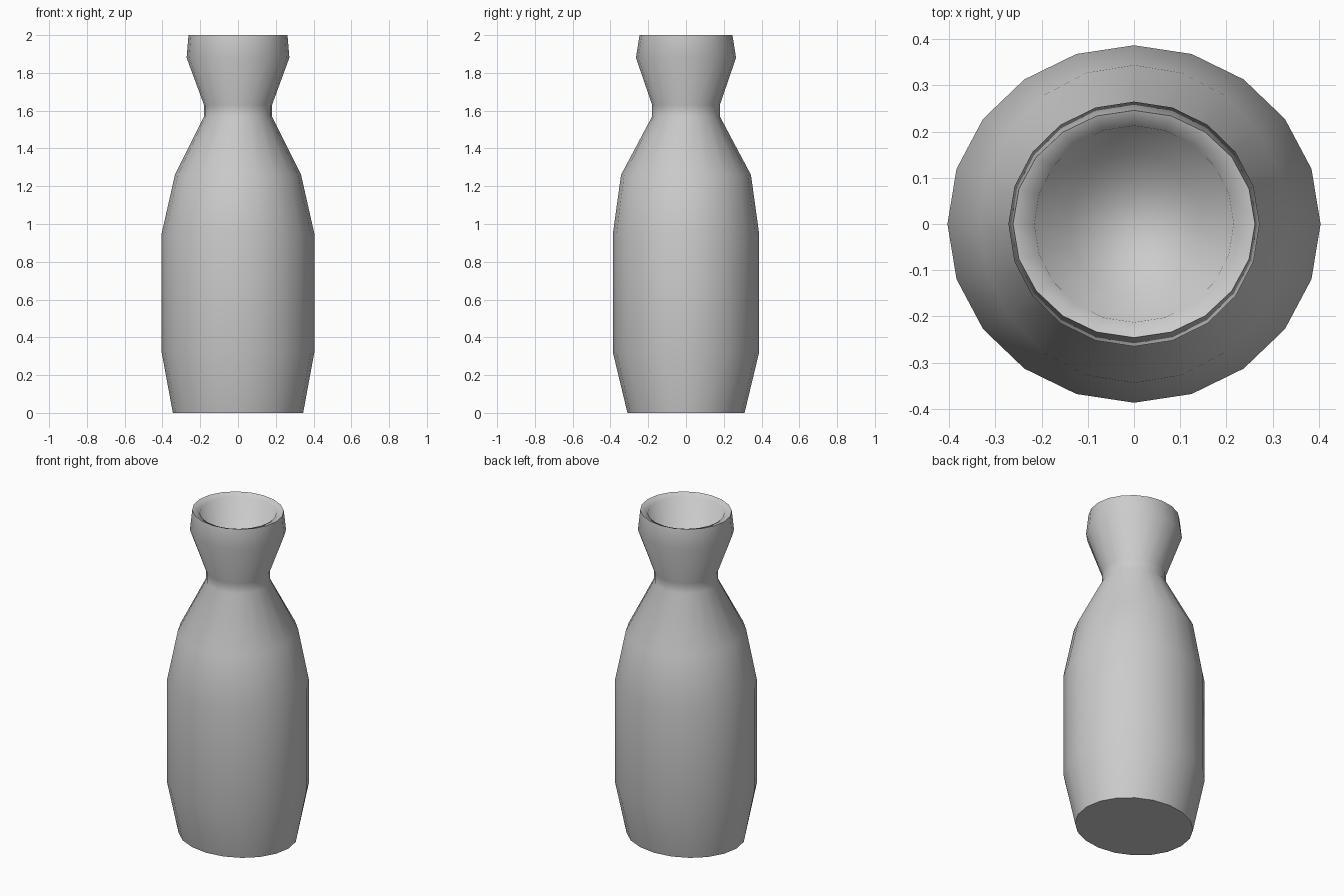
import bpy, bmesh, math

if "Cube" in bpy.data.objects:
    bpy.data.objects.remove(bpy.data.objects["Cube"])

SIDES = 20

# Profile rings: x radius, y radius, height (outside upwards, then down into the mouth)
rings = [
    (0.345, 0.310, 0.00),   # foot
    (0.404, 0.387, 0.32),   # belly
    (0.404, 0.387, 0.95),
    (0.334, 0.344, 1.26),   # shoulder
    (0.180, 0.179, 1.57),   # neck
    (0.180, 0.179, 1.63),
    (0.272, 0.265, 1.88),   # flared mouth
    (0.262, 0.246, 2.00),   # rim
    (0.216, 0.213, 1.985),  # inside of rim
    (0.145, 0.153, 1.63),   # floor of mouth
]

bm = bmesh.new()
loops = []
for rx, ry, z in rings:
    loops.append([bm.verts.new((rx * math.cos(2 * math.pi * i / SIDES),
                                ry * math.sin(2 * math.pi * i / SIDES), z))
                  for i in range(SIDES)])

# Walls
for a, b in zip(loops, loops[1:]):
    for i in range(SIDES):
        j = (i + 1) % SIDES
        bm.faces.new((a[i], a[j], b[j], b[i]))

# Mouth floor and base
bm.faces.new(loops[-1])
base = bm.faces.new(loops[0][::-1])
for f in bm.faces:
    f.smooth = True
base.smooth = False
for e in base.edges:
    e.smooth = False

# Crisp outer rim edge
rim = set(loops[7])
for e in bm.edges:
    if e.verts[0] in rim and e.verts[1] in rim:
        e.smooth = False

mesh = bpy.data.meshes.new("bottle")
bm.to_mesh(mesh)
bm.free()
bpy.context.collection.objects.link(bpy.data.objects.new("bottle", mesh))
